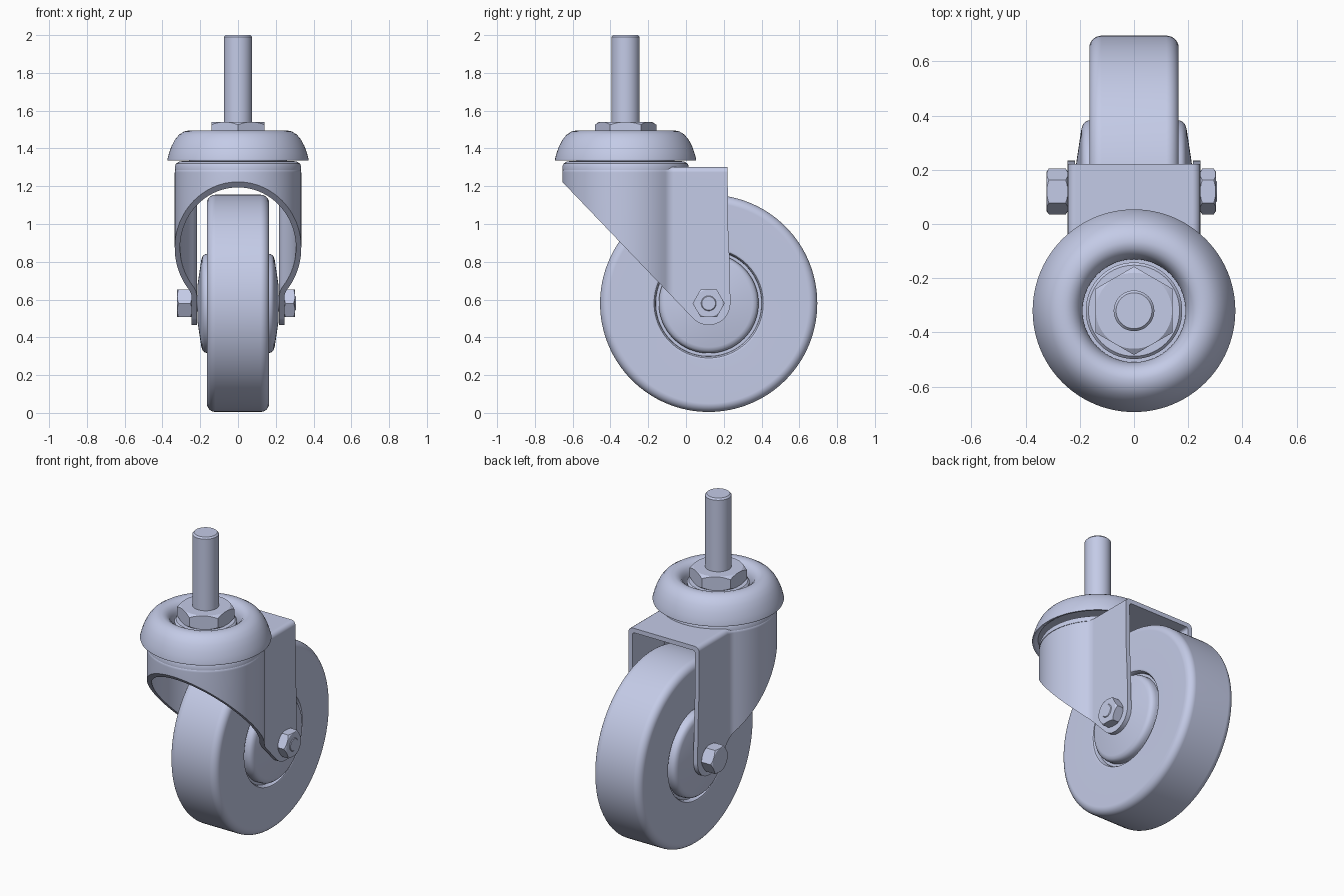
import bpy, bmesh
from math import pi, sin, cos, atan2, sqrt, radians
from mathutils import Matrix

if "Cube" in bpy.data.objects:
    bpy.data.objects.remove(bpy.data.objects["Cube"], do_unlink=True)

STEM_Y = -0.32            # swivel axis
AXLE_Y, AXLE_Z = 0.12, 0.58

steel = bpy.data.materials.new("pale blue grey")
steel.use_nodes = True
steel.diffuse_color = (0.59, 0.638, 0.855, 1)
steel.node_tree.nodes["Principled BSDF"].inputs["Base Color"].default_value = steel.diffuse_color


def new_object(name, bm):
    bmesh.ops.recalc_face_normals(bm, faces=bm.faces)
    mesh = bpy.data.meshes.new(name)
    bm.to_mesh(mesh)
    bm.free()
    mesh.materials.append(steel)
    obj = bpy.data.objects.new(name, mesh)
    bpy.context.collection.objects.link(obj)
    return obj


def lathe(name, profile, steps=72):
    """Spin (radius, height) points round the z axis."""
    bm = bmesh.new()
    verts = [bm.verts.new((r, 0, h)) for r, h in profile]
    edges = [bm.edges.new(pair) for pair in zip(verts, verts[1:])]
    bmesh.ops.spin(bm, geom=verts + edges, cent=(0, 0, 0), axis=(0, 0, 1),
                   angle=2 * pi, steps=steps, use_merge=True)
    bmesh.ops.remove_doubles(bm, verts=bm.verts, dist=1e-5)
    return new_object(name, bm)


def prism(name, outline, low, high, round_top=0):
    """Extrude an xy outline up z, optionally rounding the top rim."""
    bm = bmesh.new()
    base = bm.faces.new([bm.verts.new((x, y, low)) for x, y in outline])
    top = bmesh.ops.extrude_face_region(bm, geom=[base], use_keep_orig=True)
    moved = [v for v in top["geom"] if isinstance(v, bmesh.types.BMVert)]
    bmesh.ops.translate(bm, verts=moved, vec=(0, 0, high - low))
    bmesh.ops.recalc_face_normals(bm, faces=bm.faces)
    if round_top:
        rim = [e for e in bm.edges if all(v.co.z > high - 1e-4 for v in e.verts)]
        bmesh.ops.bevel(bm, geom=rim, offset=round_top, segments=4, profile=0.5,
                        affect='EDGES', clamp_overlap=False)
    return new_object(name, bm)


def carve(obj, *cuts):
    """Apply (operation, cutter) booleans and discard the cutters."""
    for operation, cutter in cuts:
        cutter.hide_render = True
        mod = obj.modifiers.new("cut", 'BOOLEAN')
        mod.operation, mod.object, mod.solver = operation, cutter, 'EXACT'
    bpy.context.view_layer.update()
    graph = bpy.context.evaluated_depsgraph_get()
    mesh = bpy.data.meshes.new_from_object(obj.evaluated_get(graph))
    obj.modifiers.clear()
    obj.data = mesh
    for _, cutter in cuts:
        bpy.data.objects.remove(cutter, do_unlink=True)
    return obj


def finish(obj, matrix=None):
    """Place the part and shade it smooth with crisp edges."""
    if matrix:
        obj.data.transform(matrix)
    bpy.ops.object.select_all(action='DESELECT')
    obj.select_set(True)
    bpy.context.view_layer.objects.active = obj
    bpy.ops.object.shade_smooth_by_angle(angle=radians(32))
    obj.modifiers.new("even_normals", 'WEIGHTED_NORMAL').keep_sharp = True
    return obj


def hexagon(name, radius, height):
    """Hex nut with corners along y and turned chamfers on both ends."""
    points = [(radius * cos(pi / 2 + k * pi / 3), radius * sin(pi / 2 + k * pi / 3))
              for k in range(6)]
    drop = 0.11 * radius
    turned = lathe("turning", [(0, 0), (0.86 * radius, 0), (1.02 * radius, drop),
                               (1.02 * radius, height - drop), (0.86 * radius, height),
                               (0, height)])
    return carve(prism(name, points, -0.05, height + 0.05), ('INTERSECT', turned))


def fork_outline(inset, back):
    """Round front blending through fillets into two parallel legs."""
    width, radius, fillet = 0.245 - inset, 0.335 - inset, 0.07 + inset
    reach = width + fillet
    cy = STEM_Y + sqrt((radius + fillet) ** 2 - reach ** 2)
    a = atan2(cy - STEM_Y, reach)
    half = [(width, back)]
    half += [(reach + fillet * cos(pi + a * t / 6), cy + fillet * sin(pi + a * t / 6))
             for t in range(7)]
    for t in range(1, 33):
        b = a - (a + pi / 2) * t / 32
        half.append((radius * cos(b), STEM_Y + radius * sin(b)))
    return half + [(-x, y) for x, y in reversed(half[:-1])]


stem_place = Matrix.Translation((0, STEM_Y, 0))
to_axle = Matrix.Translation((0, AXLE_Y, AXLE_Z)) @ Matrix.Rotation(pi / 2, 4, 'Y')

# Fork: folded shell trimmed to the slanted side profile
side = [(-0.7, 1.4), (-0.7, 1.27)]
for t in range(17):
    b = radians(223 + 137 * t / 16)
    side.append((AXLE_Y + 0.115 * cos(b), AXLE_Z + 0.115 * sin(b)))
side += [(0.232, 0.78), (0.222, 1.0), (0.22, 1.4)]
trim = prism("trim", side, -0.6, 0.6)
trim.data.transform(Matrix(((0, 0, 1, 0), (1, 0, 0, 0), (0, 1, 0, 0), (0, 0, 0, 1))))
hollow = prism("hollow", fork_outline(0.028, 0.5), 0.2, 1.275, 0.015)
fork = prism("fork", fork_outline(0, 0.4), 0.3, 1.303, 0.03)
finish(carve(fork, ('DIFFERENCE', hollow), ('INTERSECT', trim)))

# Raised swivel seat on the fork
finish(lathe("swivel_seat", [(0, 1.285), (0.3, 1.285), (0.334, 1.287), (0.334, 1.307), (0.328, 1.32),
                             (0.312, 1.33), (0.29, 1.334), (0, 1.334)]), stem_place)
finish(lathe("swivel_neck", [(0.26, 1.32), (0.26, 1.36)]), stem_place)

# Domed cap with a dished centre
cap = [(0, 1.352), (0.34, 1.352), (0.36, 1.337), (0.372, 1.336), (0.374, 1.343), (0.365, 1.376),
       (0.353, 1.41), (0.335, 1.445), (0.312, 1.473), (0.285, 1.49), (0.255, 1.496),
       (0.23, 1.49), (0.21, 1.474), (0.197, 1.45), (0.19, 1.42), (0.19, 1.40), (0, 1.40)]
finish(lathe("cap", cap, 96), stem_place)

# Bearing collar, nut and threaded stem
finish(lathe("bearing_collar", [(0.178, 1.39), (0.178, 1.445), (0.168, 1.455), (0, 1.455)]),
       stem_place)
finish(hexagon("stem_nut", 0.163, 0.088),
       stem_place @ Matrix.Translation((0, 0, 1.453)))
finish(lathe("stem", [(0, 1.4), (0.075, 1.4), (0.075, 1.99), (0.066, 2.0), (0, 2.0)], 48), stem_place)

# Wheel: tyre with rounded shoulders, grooves and flared hub
hub = [(0, 0.214), (0.1, 0.214), (0.232, 0.194), (0.25, 0.187), (0.26, 0.175),
       (0.264, 0.158), (0.264, 0.135), (0.28, 0.135), (0.282, 0.15), (0.289, 0.161), (0.3, 0.165)]
shoulder = [(0.53 + 0.045 * sin(t * pi / 12), 0.12 + 0.045 * cos(t * pi / 12)) for t in range(7)]
half = hub + shoulder
finish(lathe("wheel", half + [(r, -w) for r, w in reversed(half)], 128), to_axle)

# Axle bolt, head on the right and nut on the left
finish(lathe("axle", [(0, -0.28), (0.042, -0.28), (0.042, 0.3), (0.036, 0.306), (0, 0.306)], 32),
       to_axle)
finish(hexagon("axle_head", 0.085, 0.078), to_axle @ Matrix.Translation((0, 0, -0.322)))
finish(hexagon("axle_nut", 0.085, 0.058), to_axle @ Matrix.Translation((0, 0, 0.244)))
